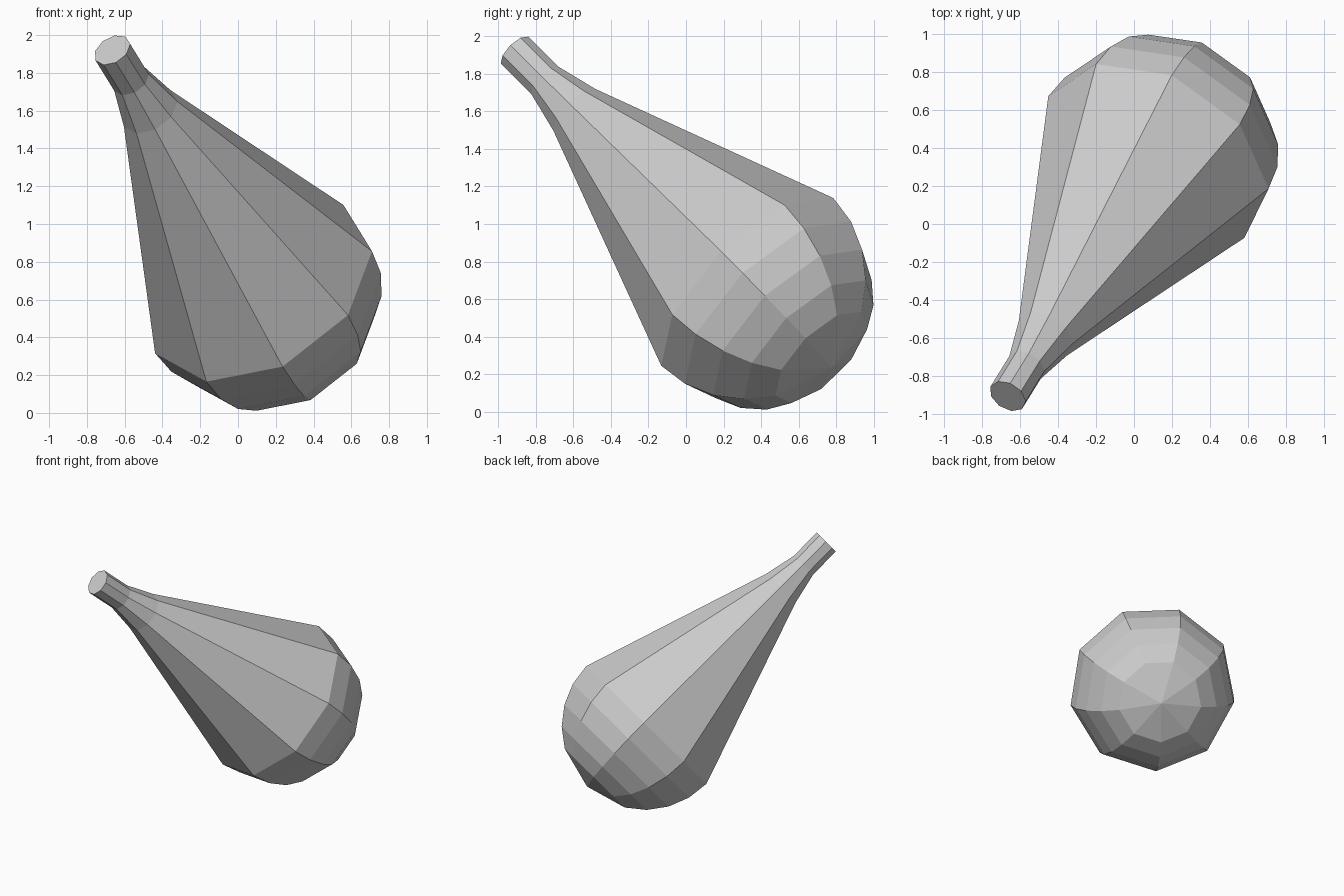
import bpy, bmesh, math
from mathutils import Vector, Matrix

if "Cube" in bpy.data.objects:
    bpy.data.objects.remove(bpy.data.objects["Cube"])

SIDES = 9
R = 0.65
BASE = 1.95                      # distance from neck end to widest ring

# Profile as (radius, distance along axis): capped neck, flare, long cone
profile = [(0, 0), (0.104, 0), (0.104, 0.248), (0.16, 0.495), (R, BASE)]
# Rounded end, in 15 degree steps, closed by a shallow fan
for deg in (15, 30, 45, 60):
    a = math.radians(deg)
    profile.append((R * math.cos(a), BASE + R * math.sin(a)))
profile.append((0, BASE + R))

# Lathe the profile around the z axis
bm = bmesh.new()
verts = [bm.verts.new((r, 0, s)) for r, s in profile]
edges = [bm.edges.new(pair) for pair in zip(verts, verts[1:])]
bmesh.ops.spin(bm, geom=verts + edges, cent=(0, 0, 0), axis=(0, 0, 1),
               angle=2 * math.pi, steps=SIDES, use_merge=False)
bmesh.ops.remove_doubles(bm, verts=bm.verts[:], dist=0.0005)

# Tilt the lathe axis: neck points up, left and to the front
axis = Vector((0.40, 0.648, -0.648)).normalized()
side = Vector((0.686, 0.269, 0.669))
side = (side - axis * side.dot(axis)).normalized()
third = axis.cross(side)
tilt = Matrix((side, third, axis)).transposed().to_4x4()
place = Matrix.Translation((-0.666, -0.908, 1.921)) @ tilt
bmesh.ops.transform(bm, matrix=place, verts=bm.verts[:])
bmesh.ops.recalc_face_normals(bm, faces=bm.faces[:])

mesh = bpy.data.meshes.new("club_body")
bm.to_mesh(mesh)
bm.free()
bpy.context.collection.objects.link(bpy.data.objects.new("club_body", mesh))
